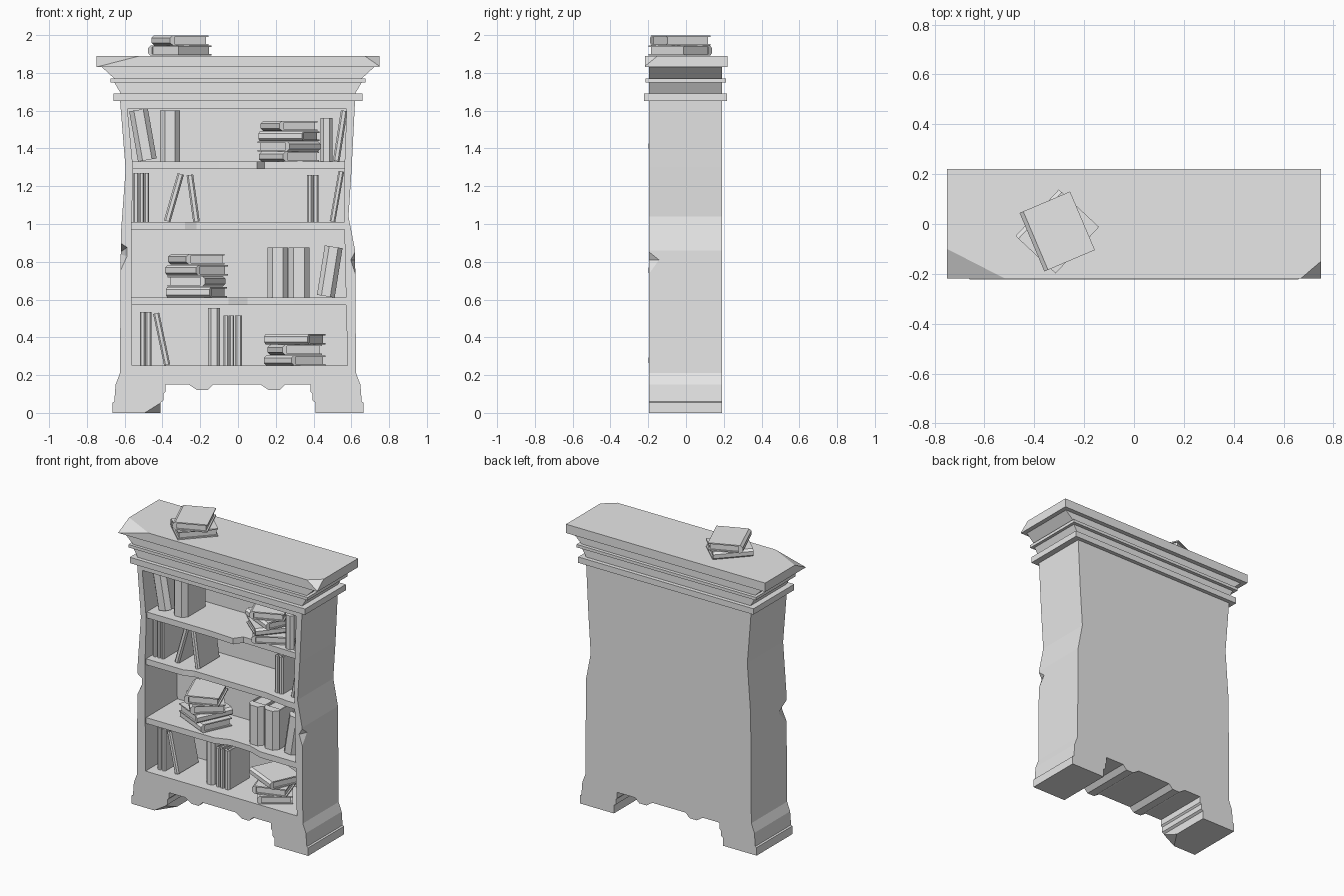
import bpy
import bmesh
from math import radians, sin
from mathutils import Matrix, Vector

if "Cube" in bpy.data.objects:
    bpy.data.objects.remove(bpy.data.objects["Cube"], do_unlink=True)

grey = bpy.data.materials.new("plain_grey")
grey.use_nodes = True
grey.diffuse_color = (0.8, 0.8, 0.8, 1)
grey.node_tree.nodes["Principled BSDF"].inputs["Base Color"].default_value = grey.diffuse_color

FRONT, BACK = -0.195, 0.19


def finish(name, bm, matrix=None):
    """Turn a bmesh into a flat-shaded grey object."""
    bmesh.ops.recalc_face_normals(bm, faces=bm.faces)
    if matrix:
        bm.transform(matrix)
    mesh = bpy.data.meshes.new(name)
    bm.to_mesh(mesh)
    bm.free()
    mesh.materials.append(grey)
    obj = bpy.data.objects.new(name, mesh)
    bpy.context.collection.objects.link(obj)
    return obj


def add_prism(bm, points, low, high, axis):
    """Extrude a 2D polygon along the y or z axis."""
    def place(point, level):
        a, b = point
        return (a, level, b) if axis == "y" else (a, b, level)
    start = [bm.verts.new(place(p, low)) for p in points]
    end = [bm.verts.new(place(p, high)) for p in points]
    bm.faces.new(start)
    bm.faces.new(end)
    for i in range(len(points)):
        j = (i + 1) % len(points)
        bm.faces.new((start[i], start[j], end[j], end[i]))


def prism(name, points, low, high, axis="y"):
    bm = bmesh.new()
    add_prism(bm, points, low, high, axis)
    return finish(name, bm)


def carve(target, cutter):
    """Subtract a cutter, then remove it."""
    cutter.hide_render = True
    mod = target.modifiers.new("carve", "BOOLEAN")
    mod.operation = "DIFFERENCE"
    mod.solver = "EXACT"
    mod.object = cutter
    bpy.context.view_layer.objects.active = target
    bpy.ops.object.modifier_apply(modifier=mod.name)
    bpy.data.objects.remove(cutter, do_unlink=True)


def chip(target, corners):
    """Knock a wedge out of an edge."""
    bm = bmesh.new()
    for corner in corners:
        bm.verts.new(corner)
    bmesh.ops.convex_hull(bm, input=bm.verts)
    carve(target, finish("chip_cutter", bm))


# Carcass: stepped feet, apron with two hanging lumps, pinched sides
foot_outer = [(0.625, 0.21), (0.648, 0.15), (0.655, 0.06), (0.665, 0.055), (0.665, 0)]
foot_inner = [(0.41, 0), (0.41, 0.055), (0.395, 0.065), (0.395, 0.1), (0.385, 0.11), (0.385, 0.15)]
foot = foot_outer + foot_inner
apron = [(-0.26, 0.15), (-0.215, 0.12), (-0.16, 0.12), (-0.13, 0.15),
         (0.12, 0.15), (0.165, 0.12), (0.22, 0.12), (0.25, 0.15)]
left_side = [(0.62, 0.86), (0.585, 1.04), (0.602, 1.3), (0.62, 1.66)]
right_side = [(-0.625, 1.66), (-0.595, 1.29), (-0.62, 0.95)]
outline = [(-x, z) for x, z in foot] + apron + foot[::-1] + left_side + right_side
carcass = prism("carcass", outline, FRONT, BACK)

opening = [(-0.56, 0.25), (0.58, 0.25), (0.565, 0.9), (0.56, 1.2), (0.575, 1.61),
           (-0.585, 1.61), (-0.555, 1.29), (-0.565, 0.95)]
carve(carcass, prism("opening_cutter", opening, -0.4, 0.15))

# Damage on the front edges and one foot
chip(carcass, [(0.64, -0.21, 0.9), (0.59, -0.21, 0.81), (0.64, -0.21, 0.66), (0.64, -0.1, 0.81)])
chip(carcass, [(-0.64, -0.21, 0.92), (-0.58, -0.21, 0.88), (-0.58, -0.21, 0.83),
               (-0.64, -0.21, 0.7), (-0.64, -0.07, 0.84)])
chip(carcass, [(-0.52, -0.21, -0.01), (-0.4, -0.21, 0.065), (-0.4, -0.03, -0.01), (-0.4, -0.21, -0.01)])

# Cornice: mouldings, flared coves and a heavy top slab
def tapered(name, low_half, high_half, low, high, front=FRONT, back=BACK):
    return prism(name, [(-low_half, low), (low_half, low), (high_half, high), (-high_half, high)], front, back)


tapered("lower_moulding", 0.66, 0.66, 1.65, 1.69, -0.222, 0.217)
tapered("lower_cove", 0.62, 0.655, 1.69, 1.75)
tapered("upper_moulding", 0.675, 0.675, 1.75, 1.77, -0.215, 0.213)
tapered("upper_cove", 0.655, 0.72, 1.77, 1.83)
top_slab = tapered("top_slab", 0.75, 0.75, 1.83, 1.89, -0.218, 0.22)

# Slanting breaks on the two front corners of the slab
bm = bmesh.new()
bm.from_mesh(top_slab.data)
for a, b, c in (((-0.75, -0.1, 1.89), (-0.52, -0.218, 1.89), (-0.745, -0.218, 1.832)),
                ((0.67, -0.218, 1.89), (0.75, -0.15, 1.89), (0.75, -0.218, 1.835))):
    a, b, c = Vector(a), Vector(b), Vector(c)
    normal = (b - a).cross(c - a)
    normal *= 1 if normal.z > 0 else -1
    cut = bmesh.ops.bisect_plane(bm, geom=bm.verts[:] + bm.edges[:] + bm.faces[:],
                                 plane_co=a, plane_no=normal, clear_outer=True)
    edges = [e for e in cut["geom_cut"] if isinstance(e, bmesh.types.BMEdge)]
    bmesh.ops.contextual_create(bm, geom=edges)
bmesh.ops.recalc_face_normals(bm, faces=bm.faces)
bm.to_mesh(top_slab.data)
bm.free()

# Shelves with worn front edges
shelf_edges = {
    "upper_shelf": (1.29, 1.33, [(-0.1, -0.185), (0.1, -0.195), (0.14, -0.14), (0.57, -0.15)]),
    "middle_shelf": (0.97, 1.01, [(-0.28, -0.185), (-0.22, -0.16), (0.33, -0.165), (0.5, -0.19), (0.575, -0.19)]),
    "lower_shelf": (0.57, 0.61, [(-0.05, -0.185), (0.05, -0.15), (0.2, -0.155), (0.3, -0.19), (0.58, -0.19)]),
}
for name, (low, high, edge) in shelf_edges.items():
    plan = [(-0.575, 0.16), (-0.575, -0.185)] + edge + [(edge[-1][0], 0.16)]
    prism(name, plan, low, high, "z")


# Books: a folded cover with a rounded spine around a recessed page block
def book(name, thick, height, depth, matrix):
    h, board = thick / 2, min(0.008, thick * 0.2)
    half = [(h, depth), (h, h * 0.6), (h * 0.5, 0)]
    inner = h - board
    cover = half + [(-x, y) for x, y in reversed(half)]
    cover += [(-inner, depth), (-inner, h), (inner, h), (inner, depth)]
    pages = [(-inner, h), (inner, h), (inner, depth - 0.01), (-inner, depth - 0.01)]
    bm = bmesh.new()
    add_prism(bm, cover, 0, height, "z")
    add_prism(bm, pages, 0.01, height - 0.01, "z")
    return finish(name, bm, matrix)


# Standing books per floor height: x of the base, thickness, height, lean in degrees
standing = {
    1.33: [(-0.48, 0.1, 0.27, -10), (-0.36, 0.105, 0.27, 0), (0.468, 0.065, 0.23, 0), (0.52, 0.035, 0.27, 9)],
    1.01: [(-0.54, 0.027, 0.26, 0), (-0.51, 0.025, 0.26, 0), (-0.483, 0.025, 0.26, 0),
           (-0.375, 0.035, 0.26, 16), (-0.22, 0.035, 0.25, -8), (0.38, 0.03, 0.25, 0),
           (0.411, 0.03, 0.25, 0), (0.5, 0.03, 0.27, 10)],
    0.61: [(0.21, 0.11, 0.265, 0), (0.323, 0.112, 0.265, 0), (0.465, 0.095, 0.265, 9)],
    0.25: [(-0.505, 0.03, 0.285, 0), (-0.474, 0.03, 0.285, 0), (-0.375, 0.033, 0.28, -12),
           (-0.127, 0.062, 0.305, 0), (-0.063, 0.028, 0.265, 0), (-0.034, 0.028, 0.265, 0),
           (0.003, 0.038, 0.265, 0)],
}
for floor, row in standing.items():
    for x, thick, height, lean in row:
        angle = radians(lean)
        lift = abs(sin(angle)) * thick / 2
        place = Matrix.Translation((x, -0.13, floor + lift)) @ Matrix.Rotation(angle, 4, "Y")
        book("standing_book", thick, height, 0.22, place)


# Stacks of lying books: x, y, base height, spacing, spine headings in degrees
def stack(x, y, base, step, headings):
    for i, heading in enumerate(headings):
        centre = Matrix.Translation((x, y, base + step * (i + 0.5)))
        turn = Matrix.Rotation(radians(heading), 4, "Z") @ Matrix.Rotation(radians(90), 4, "Y")
        book("lying_book", step * 0.96, 0.255, 0.22, centre @ turn @ Matrix.Translation((0, -0.11, -0.1275)))


stack(0.27, -0.03, 1.33, 0.054, [-60, 50, -25, -67])
stack(-0.22, -0.03, 0.61, 0.058, [-25, 65, -50, -68])
stack(0.3, -0.03, 0.25, 0.056, [-55, -72, -25])
stack(-0.308, -0.03, 1.89, 0.055, [-133, -67])
